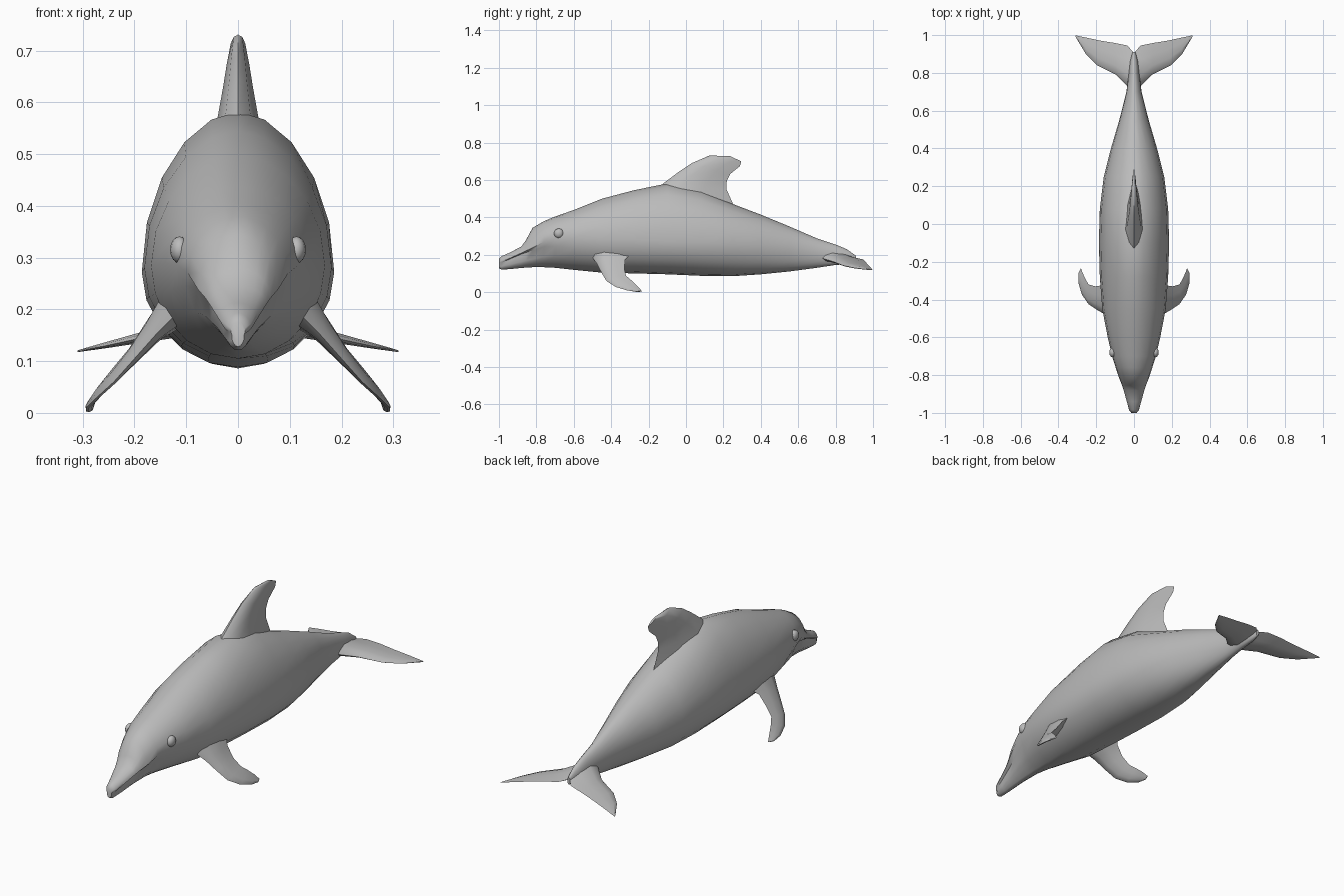
import bpy, bmesh, math
from mathutils import Vector

cube = bpy.data.objects.get("Cube")
if cube:
    bpy.data.objects.remove(cube, do_unlink=True)

grey = bpy.data.materials.new("dolphin grey")
grey.use_nodes = True
colour = (0.5, 0.5, 0.5, 1)
grey.diffuse_color = colour
grey.node_tree.nodes["Principled BSDF"].inputs["Base Color"].default_value = colour


def finish(name, bm, angle=60):
    bmesh.ops.recalc_face_normals(bm, faces=bm.faces[:])
    mesh = bpy.data.meshes.new(name)
    bm.to_mesh(mesh)
    bm.free()
    mesh.materials.append(grey)
    obj = bpy.data.objects.new(name, mesh)
    bpy.context.collection.objects.link(obj)
    bpy.ops.object.select_all(action='DESELECT')
    obj.select_set(True)
    bpy.context.view_layer.objects.active = obj
    bpy.ops.object.shade_smooth_by_angle(angle=math.radians(angle))
    return obj


def loft(name, rings, angle=60):
    """Skin a closed tube through rings of points."""
    bm = bmesh.new()
    loops = [[bm.verts.new(p) for p in ring] for ring in rings]
    n = len(loops[0])
    for a, b in zip(loops, loops[1:]):
        for i in range(n):
            j = (i + 1) % n
            bm.faces.new((a[i], a[j], b[j], b[i]))
    bm.faces.new(loops[0])
    bm.faces.new(loops[-1])
    return finish(name, bm, angle)


def fin(name, stations, side=1):
    """Blade through (leading point, trailing point, thickness) stations."""
    section = ((0, 0), (.08, .6), (.3, 1), (.65, .7), (1, 0),
               (.65, -.7), (.3, -1), (.08, -.6))
    lead = [Vector(s[0]) for s in stations]
    trail = [Vector(s[1]) for s in stations]
    rings = []
    for k, (a, b) in enumerate(zip(lead, trail)):
        lo, hi = max(k - 1, 0), min(k + 1, len(lead) - 1)
        span = lead[hi] + trail[hi] - lead[lo] - trail[lo]
        normal = (b - a).cross(span).normalized()
        ring = [a.lerp(b, u) + normal * t * stations[k][2] / 2 for u, t in section]
        rings.append([(p.x * side, p.y, p.z) for p in ring])
    return loft(name, rings)


# Body: y, top, widest height, bottom, half width, keel, mouth crease
body = [
    (-1.0, .178, .157, .128, .014, 0, .1),
    (-.985, .193, .163, .121, .026, 0, .2),
    (-.94, .213, .183, .124, .038, .1, .25),
    (-.88, .245, .210, .130, .055, .3, .25),
    (-.855, .280, .222, .132, .063, .4, .22),
    (-.82, .345, .238, .134, .077, .5, .18),
    (-.76, .380, .270, .134, .097, .6, .12),
    (-.70, .405, .285, .131, .116, .5, .05),
    (-.60, .440, .290, .120, .139, .3, 0),
    (-.45, .500, .285, .105, .168, 0, 0),
    (-.28, .545, .280, .101, .181, 0, 0),
    (-.10, .582, .272, .096, .186, 0, 0),
    (.08, .545, .268, .088, .181, 0, 0),
    (.25, .472, .262, .086, .160, 0, 0),
    (.40, .415, .250, .096, .122, 0, 0),
    (.55, .353, .235, .111, .078, 0, 0),
    (.70, .288, .210, .131, .040, 0, 0),
    (.80, .255, .195, .146, .028, 0, 0),
    (.86, .230, .185, .150, .022, 0, 0),
    (.91, .194, .178, .160, .008, 0, 0),
]
SIDES = 20
rings = []
for y, top, mid, bottom, width, keel, crease in body:
    ring = []
    for i in range(SIDES):
        c, s = math.cos(math.tau * i / SIDES), math.sin(math.tau * i / SIDES)
        if s >= 0:
            x, z = width * abs(c) ** 1.1, mid + (top - mid) * s
        else:
            x, z = width * abs(c) ** (1 + keel), mid + (mid - bottom) * s
            # Tuck the row just under the lip inwards for the mouth line
            tuck = 2 if i in (SIDES // 2 + 1, SIDES - 1) else .6
            x *= 1 - crease * tuck / 2
            if tuck == 2:
                z += (mid - z) * min(1, crease * 3)
        ring.append((math.copysign(x, c), y, z))
    rings.append(ring)
loft("body", rings, 50)

# Dorsal fin
fin("dorsal_fin", [
    ((0, -.20, .52), (0, .27, .43), .13),
    ((0, -.12, .583), (0, .217, .55), .078),
    ((0, -.04, .643), (0, .218, .595), .058),
    ((0, .03, .69), (0, .236, .632), .044),
    ((0, .125, .731), (0, .288, .674), .028),
    ((0, .235, .728), (0, .296, .700), .012),
])

# Paired flippers, flukes and eyes
flipper = [
    ((.11, -.51, .20), (.12, -.27, .23), .08),
    ((.160, -.475, .150), (.170, -.325, .175), .042),
    ((.200, -.452, .105), (.205, -.330, .125), .028),
    ((.240, -.425, .060), (.240, -.320, .088), .020),
    ((.275, -.375, .028), (.258, -.290, .062), .016),
    ((.293, -.315, .010), (.272, -.258, .032), .012),
    ((.294, -.265, .003), (.281, -.235, .005), .006),
]
fluke = [
    ((0, .70, .195), (0, .905, .185), .065),
    ((.04, .735, .180), (.035, .945, .176), .045),
    ((.095, .79, .163), (.10, .958, .166), .030),
    ((.195, .84, .143), (.175, .970, .150), .020),
    ((.255, .90, .130), (.245, .985, .135), .012),
    ((.306, .985, .120), (.311, .999, .119), .004),
]
for side, label in ((1, "left"), (-1, "right")):
    fin(label + "_flipper", flipper, side)
    fin(label + "_fluke", fluke, side)
    bm = bmesh.new()
    bmesh.ops.create_uvsphere(bm, u_segments=12, v_segments=8, radius=.026)
    bmesh.ops.scale(bm, vec=(.7, 1, 1), verts=bm.verts[:])
    bmesh.ops.translate(bm, vec=(side * .113, -.68, .315), verts=bm.verts[:])
    finish(label + "_eye", bm)
